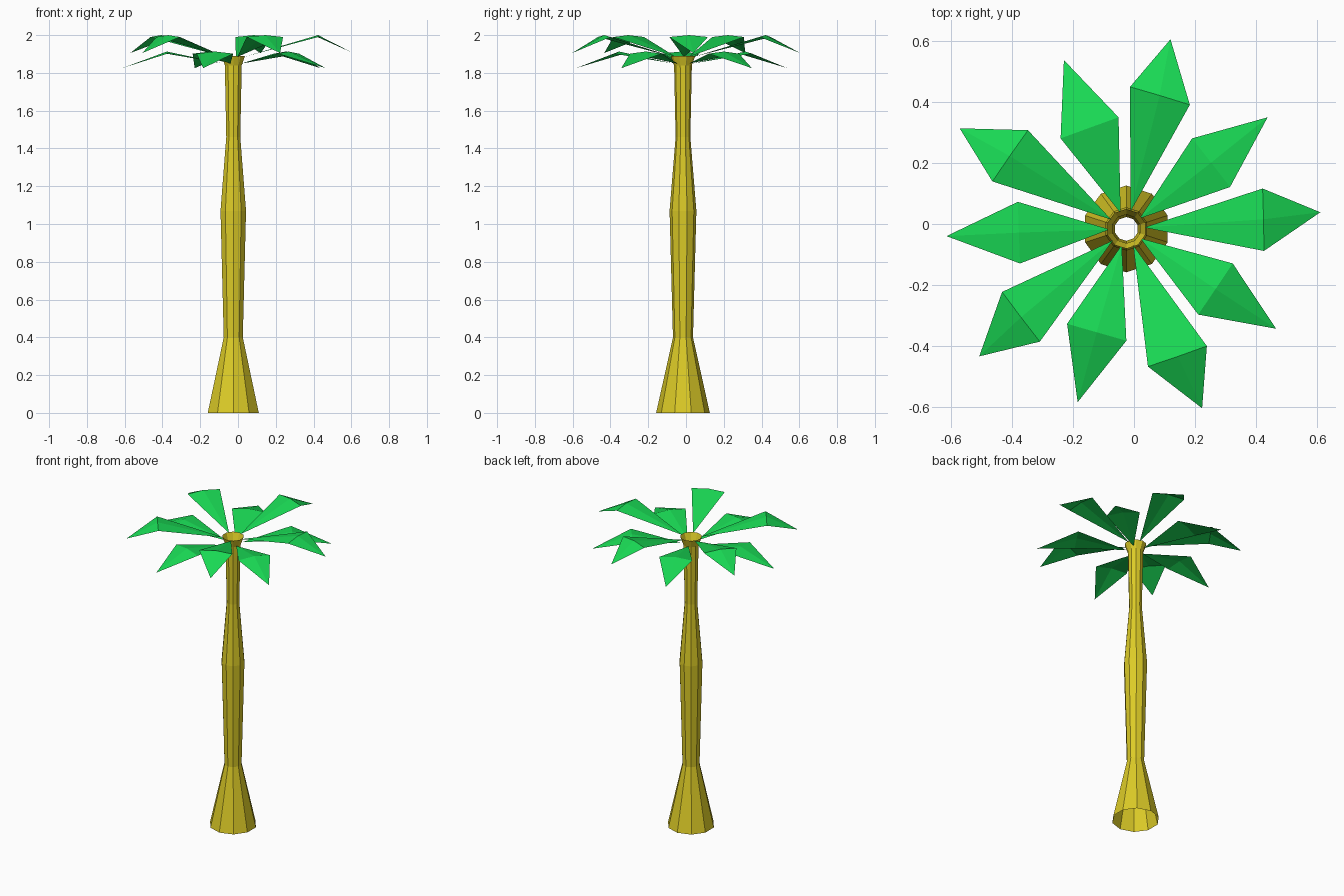
import bpy, bmesh
from math import sin, cos, radians, pi

if "Cube" in bpy.data.objects:
    bpy.data.objects.remove(bpy.data.objects["Cube"])

CX, CY = -0.025, -0.016   # trunk axis


def material(name, color):
    m = bpy.data.materials.new(name)
    m.diffuse_color = (*color, 1)
    m.use_nodes = True
    m.node_tree.nodes["Principled BSDF"].inputs["Base Color"].default_value = m.diffuse_color
    return m


def finish(name, bm, mat):
    me = bpy.data.meshes.new(name)
    bm.to_mesh(me)
    bm.free()
    me.materials.append(mat)
    ob = bpy.data.objects.new(name, me)
    bpy.context.collection.objects.link(ob)


def polar(bm, r, deg, z):
    a = radians(deg)
    return bm.verts.new((CX + r * cos(a), CY + r * sin(a), z))


bark = material("bark", (0.72, 0.60, 0.02))
green = material("leaf_green", (0.01, 0.70, 0.09))

# Trunk: open ten-sided tube with flared foot and rim
profile = [(0.142, 0), (0.053, 0.40), (0.071, 1.07), (0.039, 1.46),
           (0.047, 1.84), (0.065, 1.89)]
bm = bmesh.new()
rings = [[polar(bm, r, 18 + 36 * i, z) for i in range(10)] for r, z in profile]
for lo, hi in zip(rings, rings[1:]):
    for i in range(10):
        j = (i + 1) % 10
        bm.faces.new((lo[i], lo[j], hi[j], hi[i]))
finish("trunk", bm, bark)


# Leaves: folded kite with a slightly raised mid point
def leaf(name, turn, base, left, right, mid, tip):
    bm = bmesh.new()
    b, l, r, m, t = [polar(bm, p[0], p[1] + turn, p[2])
                     for p in (base, left, right, mid, tip)]
    for f in ((b, m, l), (b, r, m), (l, m, t), (m, r, t)):
        bm.faces.new(f)
    finish(name, bm, green)


for k in range(5):
    leaf(f"upper_leaf_{k + 1}", 72 * k, (0.058, 4.5, 1.885),
         (0.465, 16.5, 1.99), (0.456, -9.1, 1.99),
         (0.45, 4, 2.0), (0.637, 4.9, 1.905))
    leaf(f"lower_leaf_{k + 1}", 72 * k, (0.055, 38, 1.85),
         (0.366, 54, 1.902), (0.366, 22, 1.902),
         (0.352, 38, 1.913), (0.589, 38.3, 1.825))
